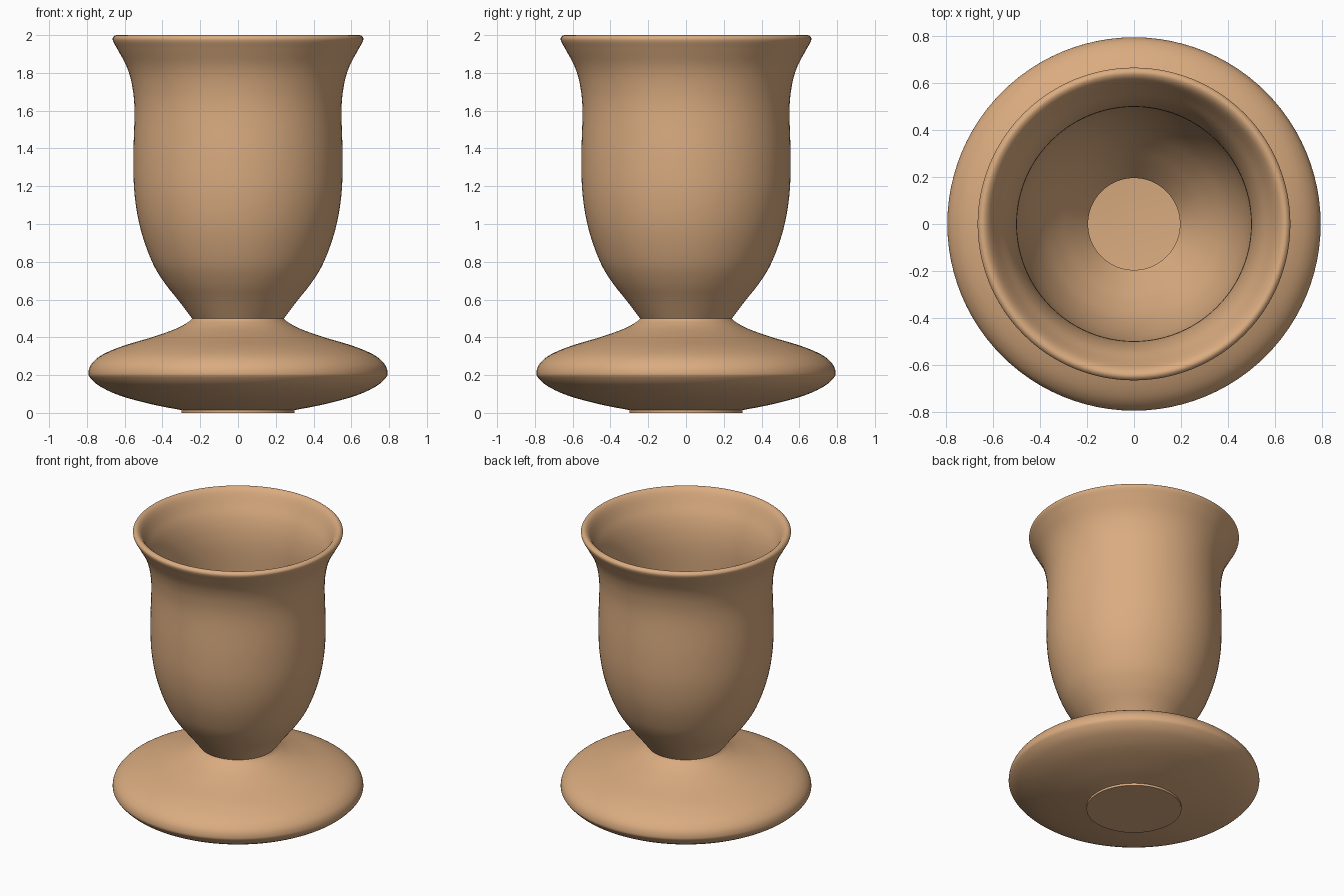
import bpy, bmesh, math
from mathutils import Vector

cube = bpy.data.objects.get("Cube")
if cube:
    bpy.data.objects.remove(cube, do_unlink=True)

SEGMENTS = 96
STEPS = 5

clay = bpy.data.materials.new("warm_tan_clay")
clay.use_nodes = True
tan = (0.70, 0.41, 0.215, 1)
clay.diffuse_color = tan
clay.node_tree.nodes["Principled BSDF"].inputs["Base Color"].default_value = tan


def spline(points):
    """Smooth curve through (radius, height) points."""
    p = [Vector(q) for q in points]
    p = [2 * p[0] - p[1]] + p + [2 * p[-1] - p[-2]]
    out = []
    for a, b, c, d in zip(p, p[1:], p[2:], p[3:]):
        for i in range(STEPS):
            t = i / STEPS
            out.append(b + (c - a) * t / 2 + (2 * a - 5 * b + 4 * c - d) * t ** 2 / 2
                       + (3 * b - a - 3 * c + d) * t ** 3 / 2)
    return out + [p[-2]]


def lathe(name, profile):
    """Revolve a profile, which starts and ends on the axis, around z."""
    bm = bmesh.new()
    verts = [bm.verts.new((r, 0, z)) for r, z in profile]
    edges = [bm.edges.new(pair) for pair in zip(verts, verts[1:])]
    bmesh.ops.spin(bm, geom=verts + edges, cent=(0, 0, 0), axis=(0, 0, 1),
                   angle=math.tau, steps=SEGMENTS, use_duplicate=False)
    bmesh.ops.remove_doubles(bm, verts=bm.verts, dist=0.0001)
    bmesh.ops.recalc_face_normals(bm, faces=bm.faces)
    mesh = bpy.data.meshes.new(name)
    bm.to_mesh(mesh)
    bm.free()
    obj = bpy.data.objects.new(name, mesh)
    bpy.context.collection.objects.link(obj)
    mesh.materials.append(clay)
    bpy.ops.object.select_all(action="DESELECT")
    obj.select_set(True)
    bpy.context.view_layer.objects.active = obj
    bpy.ops.object.shade_smooth_by_angle(angle=math.radians(35))
    return obj


# Outside of the foot, from the base ring up to the neck
foot_outside = spline([(0.30, 0.015), (0.45, 0.044), (0.62, 0.09), (0.73, 0.14),
                       (0.782, 0.185), (0.792, 0.215), (0.775, 0.26), (0.72, 0.307),
                       (0.61, 0.354), (0.45, 0.402), (0.33, 0.445), (0.265, 0.48),
                       (0.243, 0.50)])
# Outside of the cup, over the rounded lip and down the inside to the neck
cup = spline([(0.243, 0.50), (0.315, 0.595), (0.39, 0.69), (0.455, 0.80), (0.515, 0.97),
              (0.547, 1.15), (0.554, 1.35), (0.548, 1.6), (0.56, 1.73), (0.588, 1.83),
              (0.635, 1.92), (0.663, 1.973), (0.655, 1.995), (0.635, 1.998),
              (0.61, 1.975), (0.575, 1.91), (0.535, 1.83), (0.508, 1.73), (0.497, 1.6),
              (0.503, 1.35), (0.496, 1.15), (0.466, 0.98), (0.41, 0.82), (0.34, 0.70),
              (0.265, 0.60), (0.195, 0.51)])
# Hollow inside the foot
foot_inside = spline([(0.195, 0.51), (0.24, 0.44), (0.32, 0.395), (0.45, 0.35),
                      (0.61, 0.30), (0.71, 0.255), (0.742, 0.215), (0.70, 0.18),
                      (0.60, 0.135), (0.45, 0.095), (0.28, 0.06)])

lathe("goblet", [(0, 0), (0.30, 0)] + foot_outside + cup[1:] + foot_inside[1:] + [(0, 0.06)])
